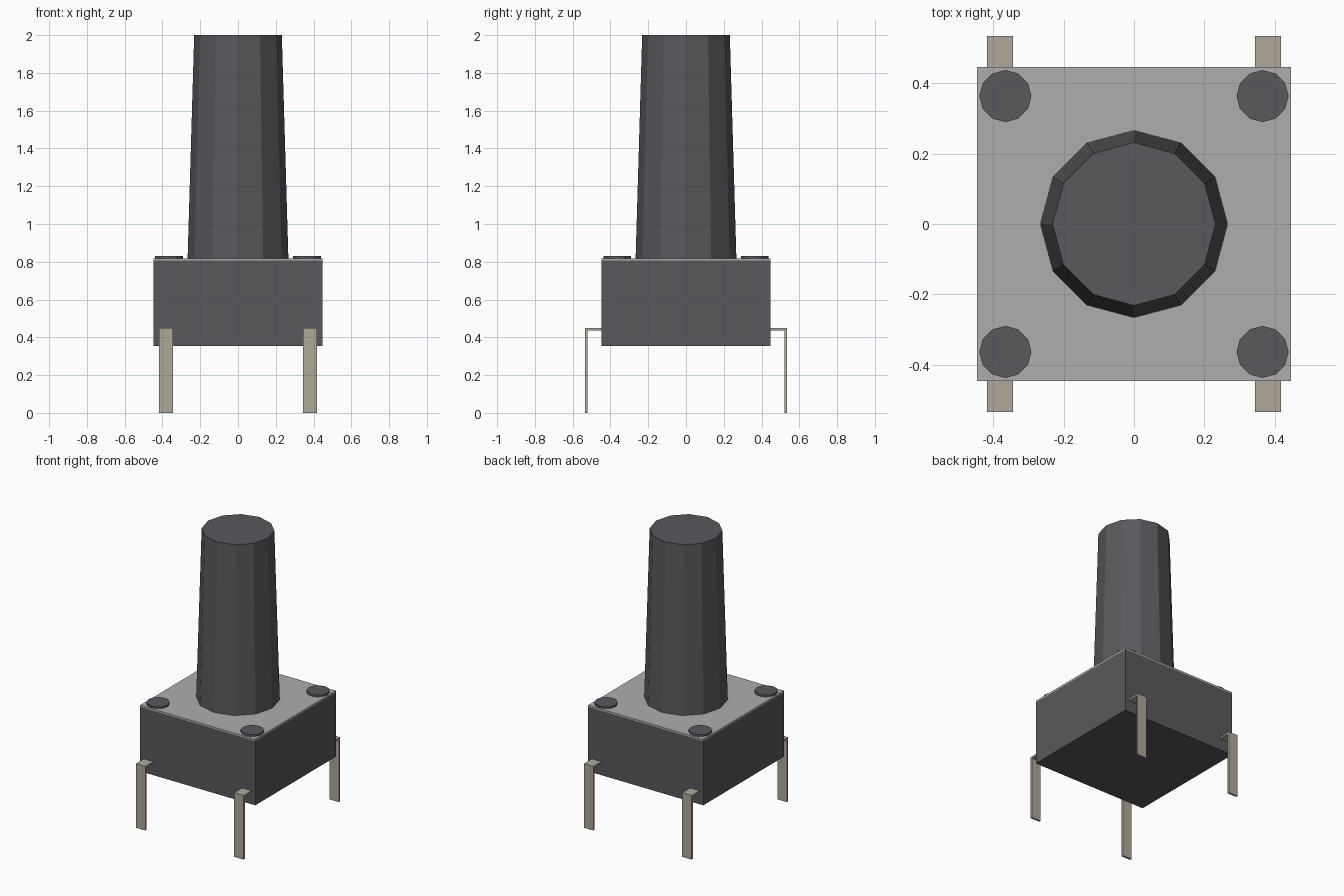
import bpy, bmesh

if "Cube" in bpy.data.objects:
    bpy.data.objects.remove(bpy.data.objects["Cube"])


def material(name, color):
    m = bpy.data.materials.new(name)
    m.diffuse_color = (*color, 1)
    m.use_nodes = True
    m.node_tree.nodes["Principled BSDF"].inputs["Base Color"].default_value = m.diffuse_color
    return m


DARK = material("dark_plastic", (0.10, 0.10, 0.11))
STEEL = material("plate_metal", (0.42, 0.42, 0.42))
TIN = material("leg_metal", (0.43, 0.39, 0.32))


def finish(name, bm, mat):
    bmesh.ops.recalc_face_normals(bm, faces=bm.faces)
    mesh = bpy.data.meshes.new(name)
    bm.to_mesh(mesh)
    bm.free()
    mesh.materials.append(mat)
    ob = bpy.data.objects.new(name, mesh)
    bpy.context.collection.objects.link(ob)
    return ob


def box(name, half, z0, z1, mat):
    bm = bmesh.new()
    bmesh.ops.create_cube(bm, size=1)
    for v in bm.verts:
        v.co = (v.co.x * 2 * half, v.co.y * 2 * half, z1 if v.co.z > 0 else z0)
    return finish(name, bm, mat)


def cone(name, x, y, r0, r1, z0, z1, mat):
    bm = bmesh.new()
    bmesh.ops.create_cone(bm, cap_ends=True, segments=12,
                          radius1=r0, radius2=r1, depth=z1 - z0)
    bmesh.ops.translate(bm, verts=bm.verts, vec=(x, y, (z0 + z1) / 2))
    return finish(name, bm, mat)


def leg(name, sx, sy):
    # bent strip: L-shaped side profile extruded across its width
    profile = [(0.44, 0.45), (0.535, 0.45), (0.535, 0),
               (0.521, 0), (0.521, 0.437), (0.44, 0.437)]
    bm = bmesh.new()
    face = bm.faces.new([bm.verts.new((sx * 0.345, sy * y, z)) for y, z in profile])
    ext = bmesh.ops.extrude_face_region(bm, geom=[face], use_keep_orig=True)
    moved = [g for g in ext["geom"] if isinstance(g, bmesh.types.BMVert)]
    bmesh.ops.translate(bm, verts=moved, vec=(sx * 0.073, 0, 0))
    return finish(name, bm, TIN)


# housing, cover plate and tapered plunger
box("housing", 0.447, 0.355, 0.806, DARK)
box("cover_plate", 0.447, 0.806, 0.818, STEEL)
cone("plunger", 0, 0, 0.267, 0.232, 0.812, 2.0, DARK)

# corner rivets and legs
for sx, side in ((-1, "left"), (1, "right")):
    for sy, end in ((-1, "front"), (1, "back")):
        cone(f"rivet_{end}_{side}", sx * 0.366, sy * 0.364,
             0.074, 0.074, 0.812, 0.831, DARK)
        leg(f"leg_{end}_{side}", sx, sy)
